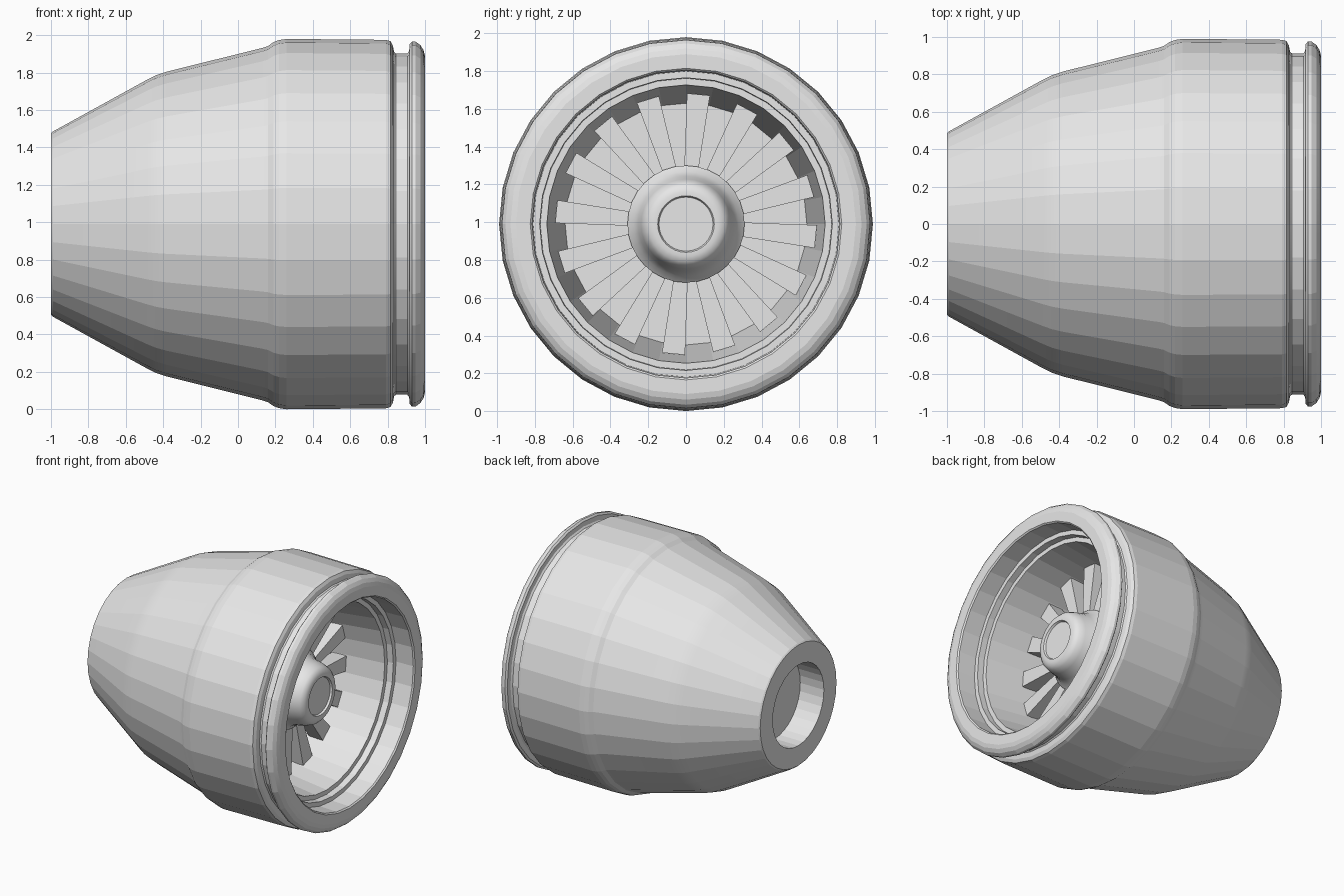
import bpy, bmesh
from math import radians, cos, sin, tau

cube = bpy.data.objects.get("Cube")
if cube:
    bpy.data.objects.remove(cube, do_unlink=True)

AXIS_Z = 0.99
SIDES = 32

metal = bpy.data.materials.new("light_grey_metal")
metal.use_nodes = True
GREY = (0.8, 0.8, 0.8, 1)
metal.diffuse_color = GREY
metal.node_tree.nodes["Principled BSDF"].inputs["Base Color"].default_value = GREY


def finish(name, bm, smooth_angle):
    """Turn a bmesh into an object, keeping edges above the angle sharp."""
    bmesh.ops.remove_doubles(bm, verts=bm.verts, dist=1e-5)
    bmesh.ops.recalc_face_normals(bm, faces=bm.faces)
    for f in bm.faces:
        f.smooth = True
    for e in bm.edges:
        e.smooth = e.calc_face_angle(0) < radians(smooth_angle)
    mesh = bpy.data.meshes.new(name)
    bm.to_mesh(mesh)
    bm.free()
    mesh.materials.append(metal)
    ob = bpy.data.objects.new(name, mesh)
    ob.location.z = AXIS_Z
    bpy.context.collection.objects.link(ob)
    return ob


def lathe(name, profile, smooth_angle, closed=False):
    """Revolve (x, radius) points around the x axis."""
    bm = bmesh.new()
    verts = [bm.verts.new((x, 0, r)) for x, r in profile]
    edges = [bm.edges.new(p) for p in zip(verts, verts[1:])]
    if closed:
        edges.append(bm.edges.new((verts[-1], verts[0])))
    bmesh.ops.spin(bm, geom=verts + edges, cent=(0, 0, 0), axis=(1, 0, 0),
                   angle=tau, steps=SIDES, use_duplicate=False)
    return finish(name, bm, smooth_angle)


# Cowl: tapered outside, grooved rounded lip, stepped intake, exhaust bore
outside = [(-1, 0.325), (-1, 0.485), (-0.99, 0.495), (-0.49, 0.77),
           (-0.44, 0.795), (-0.38, 0.815), (0.13, 0.942), (0.16, 0.952),
           (0.19, 0.973), (0.22, 0.984), (0.26, 0.99), (0.79, 0.985),
           (0.815, 0.978), (0.828, 0.955)]
lip = [(0.835, 0.92), (0.845, 0.912), (0.905, 0.912), (0.915, 0.925),
       (0.918, 0.962), (0.93, 0.976), (0.95, 0.975), (0.975, 0.957),
       (0.992, 0.93), (1, 0.9), (1, 0.825), (0.99, 0.815)]
inside = [(0.84, 0.81), (0.84, 0.775), (0.79, 0.772), (0.79, 0.737),
          (0.0, 0.64), (-0.79, 0.325)]
lathe("nacelle_cowl", outside + lip + inside, 9, closed=True)


# Plates closing the intake duct and the exhaust bore
def plate(name, x, r, back):
    return lathe(name, [(x, 0), (x, r), (x + back, r), (x + back, 0)], 9)


plate("intake_back_plate", 0.0, 0.645, -0.03)
plate("exhaust_plate", -0.79, 0.335, 0.03)

# Spinner with an inset nose disc and flared base
lathe("spinner_hub", [
    (0.72, 0), (0.72, 0.143), (0.735, 0.15), (0.735, 0.172), (0.727, 0.2),
    (0.705, 0.222), (0.66, 0.238), (0.58, 0.254), (0.53, 0.278),
    (0.5, 0.31), (0.0, 0.31), (0.0, 0)], 40)

# Ring of tapered fan blades
BLADES = 16
bm = bmesh.new()
for i in range(BLADES):
    a = radians(84.5) + tau * i / BLADES
    ring = []
    for r, half in ((0.27, 0.036), (0.69, 0.061)):
        for x, side in ((0.36, -1), (0.48, -1), (0.48, 1), (0.36, 1)):
            t = side * half
            ring.append(bm.verts.new((x, r * cos(a) - t * sin(a),
                                      r * sin(a) + t * cos(a))))
    root, tip = ring[:4], ring[4:]
    bm.faces.new(root)
    bm.faces.new(tip)
    for k in range(4):
        n = (k + 1) % 4
        bm.faces.new((root[k], root[n], tip[n], tip[k]))
finish("fan_blades", bm, 9)
